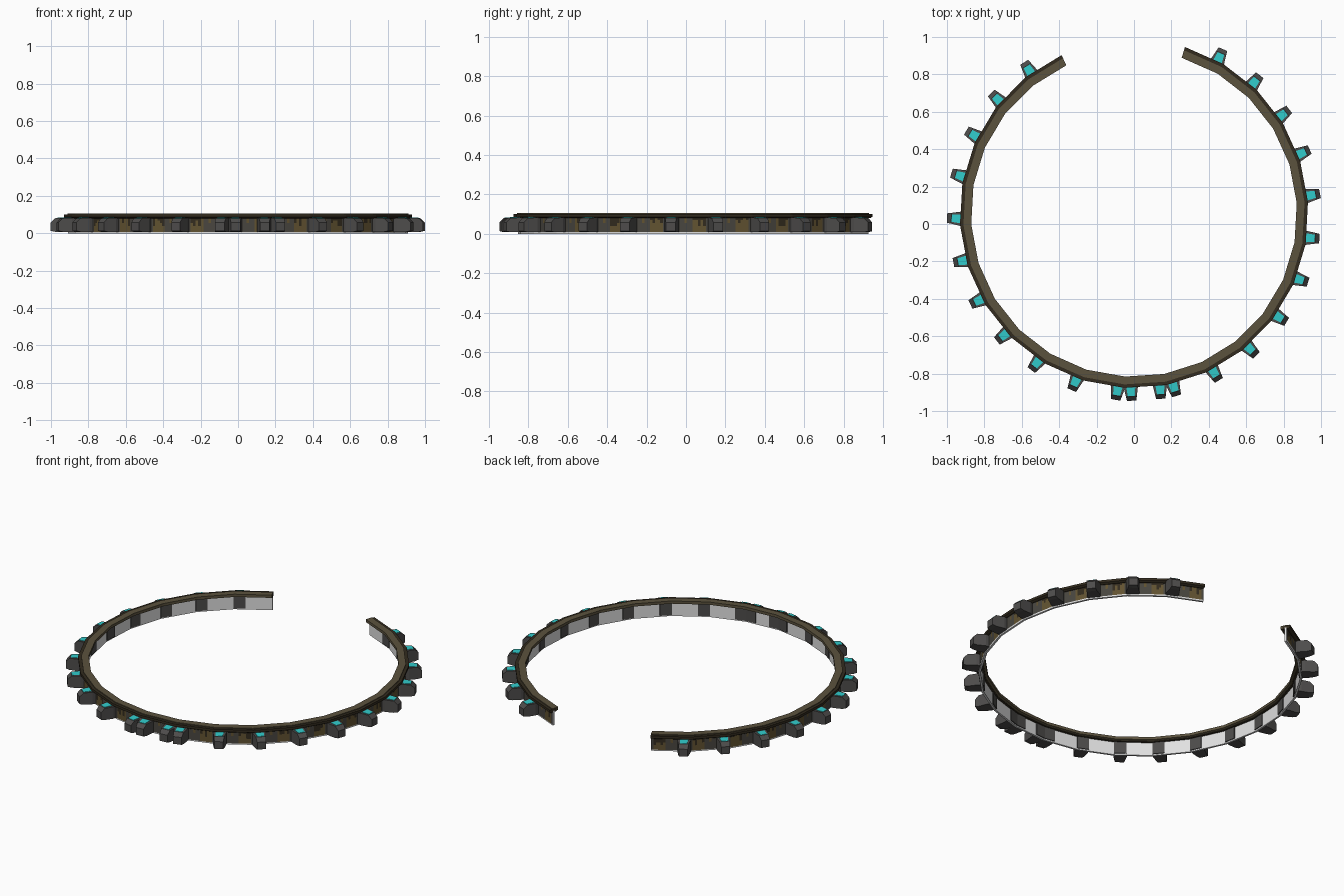
import bpy, bmesh, math, random
from mathutils import Vector

if "Cube" in bpy.data.objects:
    bpy.data.objects.remove(bpy.data.objects["Cube"])

random.seed(4)
STEP = math.radians(360 / 26)
START = math.radians(73)
COUNT = 23                      # three of the 26 segments are left open
CENTRE = Vector((0, 0.055, 0))


def material(name, rgb):
    m = bpy.data.materials.new(name)
    m.diffuse_color = (*rgb, 1)
    m.use_nodes = True
    m.node_tree.nodes["Principled BSDF"].inputs["Base Color"].default_value = m.diffuse_color
    return m


OLIVE = material("olive_brown", (0.105, 0.085, 0.048))
DARK = material("dark_brown", (0.032, 0.024, 0.013))
GREY = material("charcoal_grey", (0.075, 0.072, 0.07))
CYAN = material("cyan_light", (0.03, 0.60, 0.60))
PALE = material("pale_grey", (0.75, 0.75, 0.75))
RUST = material("rust_gold", (0.12, 0.085, 0.03))
PANEL = material("panel_grey", (0.065, 0.06, 0.05))


def finish(bm, name, mats):
    bmesh.ops.recalc_face_normals(bm, faces=bm.faces[:])
    me = bpy.data.meshes.new(name)
    bm.to_mesh(me)
    bm.free()
    for m in mats:
        me.materials.append(m)
    ob = bpy.data.objects.new(name, me)
    bpy.context.collection.objects.link(ob)
    return ob


def polar(r, a, z):
    return CENTRE + Vector((r * math.cos(a), r * math.sin(a), z))


def loft(bm, rings):
    """Joins closed rings of points and caps both ends."""
    vs = [[bm.verts.new(p) for p in ring] for ring in rings]
    n = len(vs[0])
    for a, b in zip(vs, vs[1:]):
        for i in range(n):
            j = (i + 1) % n
            bm.faces.new((a[i], a[j], b[j], b[i]))
    bm.faces.new(vs[0])
    bm.faces.new(vs[-1])


def sweep(name, profile, mat):
    bm = bmesh.new()
    loft(bm, [[polar(r, START - k * STEP, z) for r, z in profile] for k in range(COUNT + 1)])
    return finish(bm, name, [mat])


# Swept ring parts: wall body, dark lip, top rail
sweep("wall_body", [(0.898, 0), (0.910, 0), (0.910, 0.09), (0.898, 0.09)], PALE)
sweep("rail_lip", [(0.885, 0.082), (0.922, 0.080), (0.932, 0.086), (0.932, 0.101), (0.885, 0.101)], DARK)
sweep("top_rail", [(0.872, 0.088), (0.886, 0.084), (0.900, 0.088), (0.914, 0.100),
                   (0.914, 0.105), (0.872, 0.105)], OLIVE)


# Outer wall panels: plain grey with a rusty, dripping patch at one end
def panels():
    bm = bmesh.new()
    cols, rows = 16, 5
    r, z0, z1 = 0.9125, 0.008, 0.084
    for k in range(COUNT):
        p, q = polar(r, START - k * STEP, 0), polar(r, START - (k + 1) * STEP, 0)
        if k >= 12:
            p, q = q, p          # the left half is mirrored
        grid = [[bm.verts.new(p.lerp(q, c / cols) + Vector((0, 0, z0 + (z1 - z0) * h / rows)))
                 for h in range(rows + 1)] for c in range(cols + 1)]
        for c in range(cols):
            drip = random.randint(2, 5)
            for h in range(rows):
                f = bm.faces.new((grid[c][h], grid[c + 1][h], grid[c + 1][h + 1], grid[c][h + 1]))
                patch = 1 <= c <= 5
                f.material_index = 1 if patch and h < drip else 2 if patch else 0
                if c in (8, 14) and h >= 3:
                    f.material_index = 1
        # the sheet must face outwards
    bmesh.ops.recalc_face_normals(bm, faces=bm.faces[:])
    for f in bm.faces:
        if f.normal.dot(f.calc_center_median() - CENTRE) < 0:
            f.normal_flip()
    me = bpy.data.meshes.new("outer_panels")
    bm.to_mesh(me)
    bm.free()
    for m in (PANEL, RUST, DARK):
        me.materials.append(m)
    bpy.context.collection.objects.link(bpy.data.objects.new("outer_panels", me))


panels()


# Buttress pillars with a glowing top plate, set near one end of each segment
def block(bm, normal_angle, shift, sections):
    n = Vector((math.cos(normal_angle), math.sin(normal_angle), 0))
    t = Vector((-n.y, n.x, 0))
    rings = []
    for r, w, za, zb in sections:
        rings.append([CENTRE + n * r + t * (shift + s * w) + Vector((0, 0, z))
                      for s, z in ((-1, za), (1, za), (1, zb), (-1, zb))])
    loft(bm, rings)


BODY = [(0.886, 0.034, 0.008, 0.084), (0.925, 0.038, 0.008, 0.082),
        (0.974, 0.029, 0.008, 0.080), (0.997, 0.025, 0.013, 0.058)]
LIGHT = [(0.926, 0.024, 0.078, 0.0845), (0.972, 0.019, 0.078, 0.0825)]

pillars, lights = bmesh.new(), bmesh.new()
places = [(k, -1) for k in range(12)] + [(k, 1) for k in range(11, COUNT)]
for k, side in places:
    mid = START - (k + 0.5) * STEP
    block(pillars, mid, side * 0.078, BODY)
    block(lights, mid, side * 0.078, LIGHT)
finish(pillars, "pillars", [GREY])
finish(lights, "pillar_lights", [CYAN])
